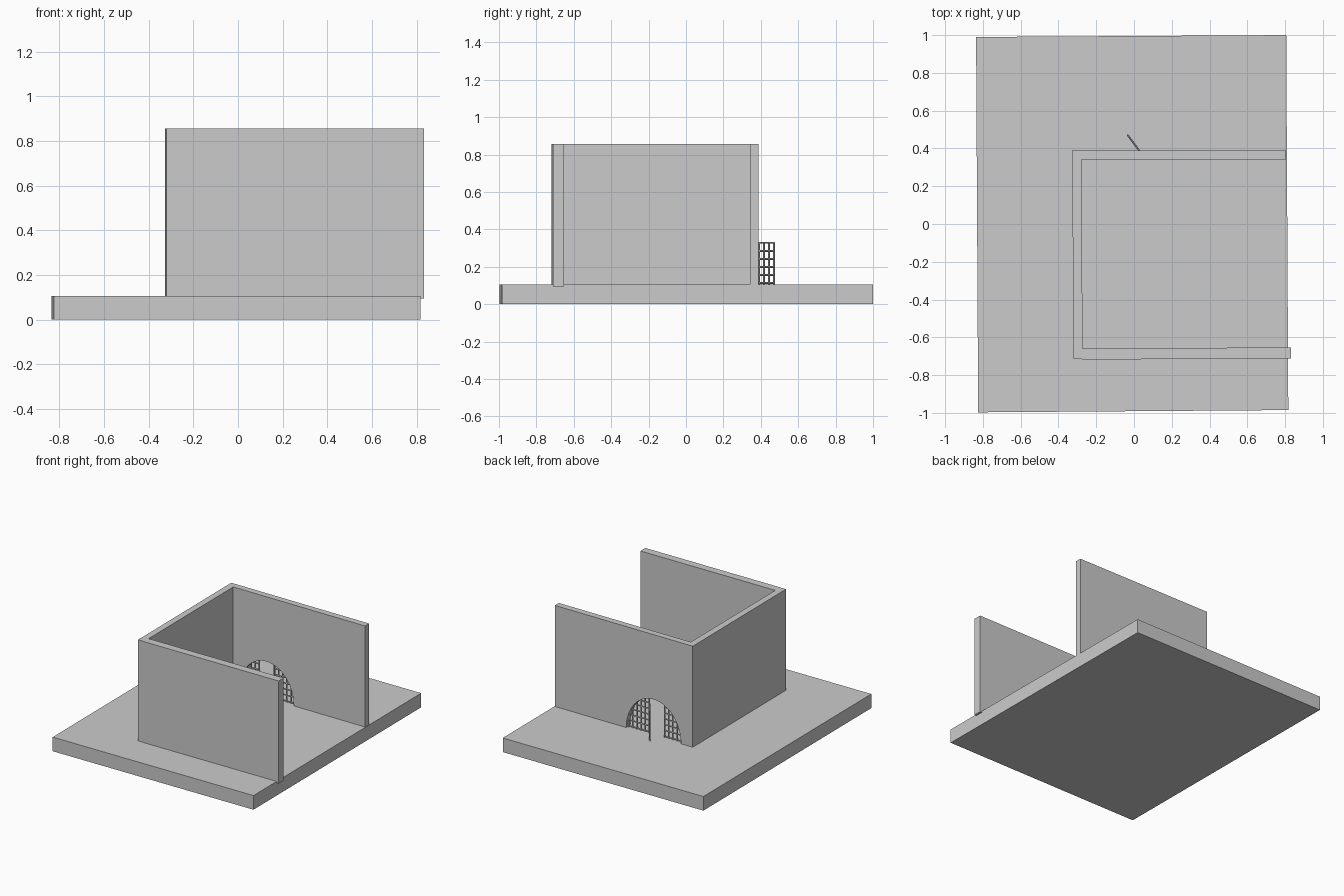
import bpy, bmesh, math
from mathutils import Vector

if "Cube" in bpy.data.objects:
    bpy.data.objects.remove(bpy.data.objects["Cube"])

FLOOR = 0.105
TOP = 0.856
ARCH_W, ARCH_H, ARCH_X = 0.225, 0.27, -0.005
GRILLE_Y = 0.365
ROD = 0.005


def prism(name, points, offset):
    """Solid made by extruding a closed 3D outline along an offset."""
    bm = bmesh.new()
    face = bm.faces.new([bm.verts.new(p) for p in points])
    new = bmesh.ops.extrude_face_region(bm, geom=[face])["geom"]
    verts = [g for g in new if isinstance(g, bmesh.types.BMVert)]
    bmesh.ops.translate(bm, verts=verts, vec=offset)
    bmesh.ops.recalc_face_normals(bm, faces=bm.faces)
    mesh = bpy.data.meshes.new(name)
    bm.to_mesh(mesh)
    bm.free()
    obj = bpy.data.objects.new(name, mesh)
    bpy.context.collection.objects.link(obj)
    return obj


def slab(name, plan, z0, z1):
    return prism(name, [(x, y, z0) for x, y in plan], (0, 0, z1 - z0))


def rods(name, segments):
    """One object of round rods between pairs of points."""
    bm = bmesh.new()
    for a, b in segments:
        a, b = Vector(a), Vector(b)
        d = b - a
        if d.length < 0.01:
            continue
        m = d.to_track_quat('Z', 'Y').to_matrix().to_4x4()
        m.translation = (a + b) / 2
        bmesh.ops.create_cone(bm, cap_ends=True, segments=8, radius1=ROD,
                              radius2=ROD, depth=d.length, matrix=m)
    mesh = bpy.data.meshes.new(name)
    bm.to_mesh(mesh)
    bm.free()
    obj = bpy.data.objects.new(name, mesh)
    bpy.context.collection.objects.link(obj)
    return obj


# base plate, very slightly turned
slab("base", [(-0.836, 0.99), (0.806, 1.0), (0.817, -0.985), (-0.825, -0.997)],
     0, FLOOR)

# left and front walls
slab("left_wall", [(-0.327, 0.345), (-0.278, 0.345), (-0.272, -0.716),
                   (-0.320, -0.716)], FLOOR, TOP)
slab("front_wall", [(-0.275, -0.660), (0.832, -0.653), (0.832, -0.711),
                    (-0.275, -0.718)], 0.094, TOP)

# back wall with an arched opening
arch = [(ARCH_X - ARCH_W * math.cos(math.pi * i / 28), 0.341,
         FLOOR + ARCH_H * math.sin(math.pi * i / 28)) for i in range(29)]
outline = [(-0.327, 0.341, FLOOR)] + arch + [
    (0.806, 0.341, FLOOR), (0.806, 0.341, TOP), (-0.327, 0.341, TOP)]
prism("back_wall", outline, (0, 0.047, 0))

# fixed grilles on both sides of the doorway, clipped to the arch
DOOR_L, DOOR_R = -0.08, 0.045
STEP_X, STEP_Z = 0.034, 0.043


def arch_top(x):
    t = min(1, abs(x - ARCH_X) / ARCH_W)
    return FLOOR + ARCH_H * math.sqrt(1 - t * t)


def fixed_grille(name, edge, side):
    segs = []
    x = edge
    while abs(x - ARCH_X) < ARCH_W:
        segs.append(((x, GRILLE_Y, FLOOR), (x, GRILLE_Y, arch_top(x))))
        x += side * STEP_X
    for k in range(6):
        h = 0.008 + k * STEP_Z
        reach = ARCH_X + side * ARCH_W * math.sqrt(1 - (h / ARCH_H) ** 2)
        if (reach - edge) * side > 0:
            segs.append(((edge, GRILLE_Y, FLOOR + h), (reach, GRILLE_Y, FLOOR + h)))
    rods(name, segs)


fixed_grille("left_grille", DOOR_L, -1)
fixed_grille("right_grille", DOOR_R, 1)

# barred door swung open outwards
hinge, tip = Vector((DOOR_R, GRILLE_Y, 0)), Vector((-0.033, 0.470, 0))
DOOR_TOP = 0.33
segs = []
for i in range(5):
    p = hinge.lerp(tip, i / 4)
    segs.append((p + Vector((0, 0, FLOOR)), p + Vector((0, 0, DOOR_TOP))))
for k in range(6):
    z = Vector((0, 0, FLOOR + 0.008 + k * STEP_Z))
    segs.append((hinge + z, tip + z))
rods("gate_door", segs)
